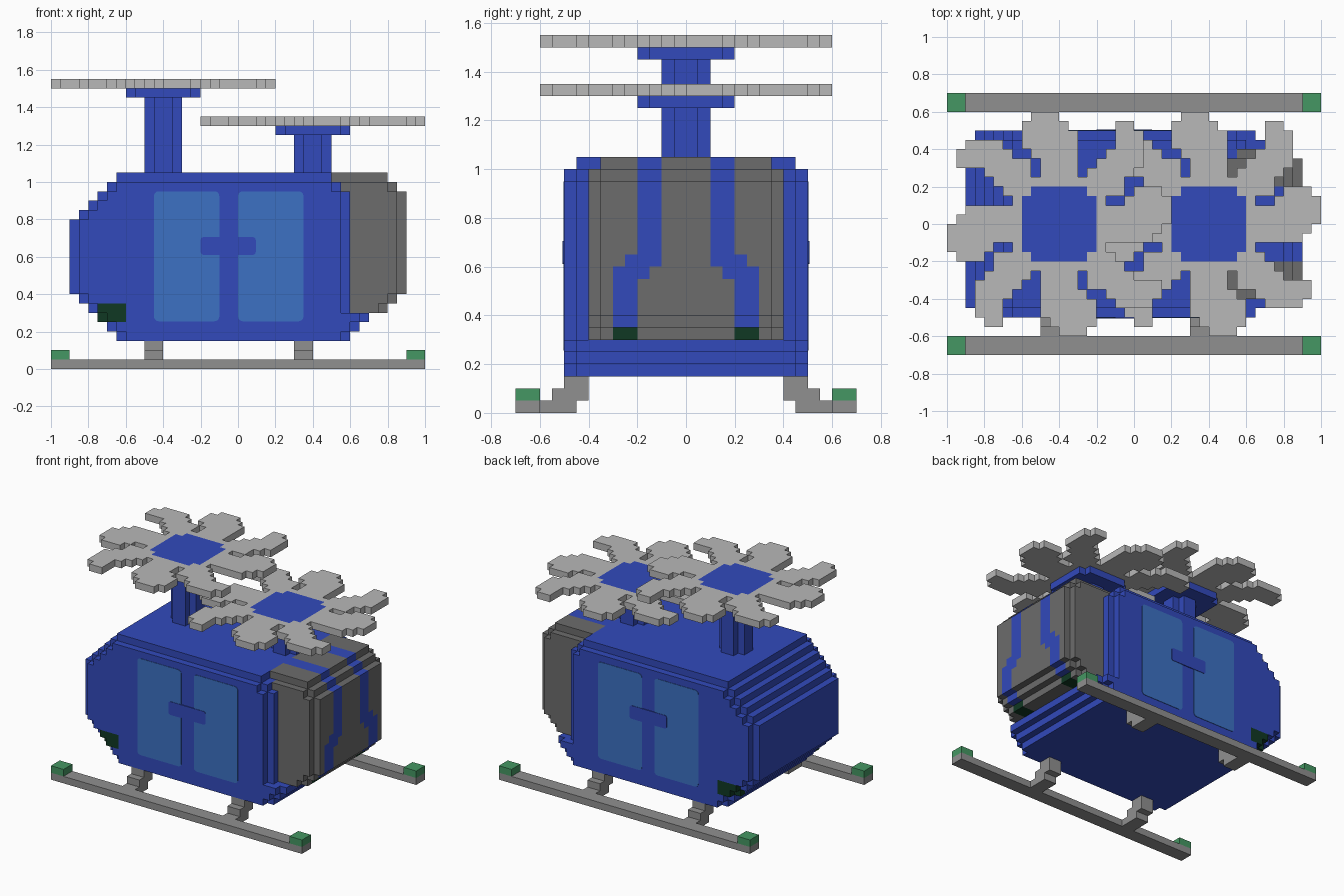
import bpy, bmesh, math

if "Cube" in bpy.data.objects:
    bpy.data.objects.remove(bpy.data.objects["Cube"])

S = 0.05  # size of one building block


def material(name, rgb):
    m = bpy.data.materials.new(name)
    m.use_nodes = True
    m.diffuse_color = (*rgb, 1)
    b = m.node_tree.nodes["Principled BSDF"]
    b.inputs["Base Color"].default_value = (*rgb, 1)
    b.inputs["Roughness"].default_value = 0.8
    return m


BLUE = material("body_blue", (0.032, 0.068, 0.50))
GLASS = material("window_blue", (0.045, 0.165, 0.55))
CABIN = material("cabin_grey", (0.15, 0.15, 0.15))
SKID = material("skid_grey", (0.28, 0.28, 0.28))
ROTOR = material("rotor_grey", (0.48, 0.48, 0.48))
GREEN = material("light_green", (0.06, 0.31, 0.125))
DARK = material("dark_green", (0.005, 0.04, 0.017))


def finish(name, bm, mats):
    me = bpy.data.meshes.new(name)
    bm.to_mesh(me)
    bm.free()
    for m in mats:
        me.materials.append(m)
    ob = bpy.data.objects.new(name, me)
    bpy.context.collection.objects.link(ob)
    return ob


# Outward sides of a block: direction and its four corners
SIDES = [((1, 0, 0), ((1, 0, 0), (1, 1, 0), (1, 1, 1), (1, 0, 1))),
         ((-1, 0, 0), ((0, 0, 0), (0, 0, 1), (0, 1, 1), (0, 1, 0))),
         ((0, 1, 0), ((0, 1, 0), (0, 1, 1), (1, 1, 1), (1, 1, 0))),
         ((0, -1, 0), ((0, 0, 0), (1, 0, 0), (1, 0, 1), (0, 0, 1))),
         ((0, 0, 1), ((0, 0, 1), (1, 0, 1), (1, 1, 1), (0, 1, 1))),
         ((0, 0, -1), ((0, 0, 0), (0, 1, 0), (1, 1, 0), (1, 0, 0)))]


def blocks(name, lo, hi, rule):
    """Blocky part: rule(x, y, z) at a block centre gives a material or None."""
    a, b = [[round(v / S) for v in p] for p in (lo, hi)]
    cells = {}
    for i in range(a[0], b[0]):
        for j in range(a[1], b[1]):
            for k in range(a[2], b[2]):
                m = rule((i + .5) * S, (j + .5) * S, (k + .5) * S)
                if m:
                    cells[i, j, k] = m
    mats = list(dict.fromkeys(cells.values()))
    bm, verts = bmesh.new(), {}
    for c, m in cells.items():
        for d, corners in SIDES:
            if tuple(c[n] + d[n] for n in range(3)) in cells:
                continue
            loop = []
            for q in corners:
                p = tuple(c[n] + q[n] for n in range(3))
                if p not in verts:
                    verts[p] = bm.verts.new([v * S for v in p])
                loop.append(verts[p])
            bm.faces.new(loop).material_index = mats.index(m)
    bmesh.ops.dissolve_limit(bm, angle_limit=0.01, verts=bm.verts[:],
                             edges=bm.edges[:], delimit={'MATERIAL'})
    return finish(name, bm, mats)


def box(name, lo, hi, mat):
    return blocks(name, lo, hi, lambda x, y, z: mat)


# Fuselage: stepped ends, grey cabin with two bent stripes
def body_span(z):
    left = -0.9 + S * max(0, round((0.425 - z) / S), round((z - 0.775) / S))
    if z < 0.3:
        right = 0.6 + S * round((z - 0.175) / S)
    else:
        right = 0.6 - S * max(0, round((z - 0.925) / S))
    return left, right


def stripe(y, z):
    y = abs(y)
    if z > 0.65:
        return 0.1 < y < 0.2
    if z > 0.6:
        return 0.1 < y < 0.25
    if z > 0.55:
        return 0.15 < y < 0.3
    return 0.2 < y < 0.3


def fuselage_rule(x, y, z):
    edge = abs(y) > 0.45
    left, right = body_span(z)
    if edge:
        left, right = left + S, right - S
    if left < x < right and not (edge and z > 1.0):
        # lamp at the lower tail corner of each side
        if abs(y) > 0.4 and -0.75 < x < -0.6 and 0.25 < z < 0.35:
            if edge or x < -0.7:
                return DARK
        return BLUE
    # cabin
    end = 0.9 - S * max(0, round((z - 0.925) / S), round((0.425 - z) / S))
    if abs(y) > 0.35:
        end -= S
    if 0.45 < x < end and z > 0.3 and abs(y) < (0.35 if z > 1.0 else 0.4):
        if stripe(y, z):
            return DARK if z < 0.35 else BLUE
        return CABIN
    return None


blocks("fuselage", (-0.9, -0.5, 0.15), (0.9, 0.5, 1.05), fuselage_rule)


# Side windows and door handles: thin rounded plates
def plate(name, x0, x1, z0, z1, side, depth, radius, mat):
    bm = bmesh.new()
    ring = []
    for cx, cz, start in ((x1 - radius, z1 - radius, 0), (x0 + radius, z1 - radius, 90),
                          (x0 + radius, z0 + radius, 180), (x1 - radius, z0 + radius, 270)):
        for t in (0, 30, 60, 90):
            a = math.radians(start + t)
            ring.append(bm.verts.new((cx + radius * math.cos(a), side * 0.499,
                                      cz + radius * math.sin(a))))
    face = bm.faces.new(ring)
    out = bmesh.ops.extrude_face_region(bm, geom=[face])["geom"]
    for v in out:
        if isinstance(v, bmesh.types.BMVert):
            v.co.y = side * (0.5 + depth)
    bmesh.ops.recalc_face_normals(bm, faces=bm.faces[:])
    finish(name, bm, [mat])


for side, label in ((-1, "right"), (1, "left")):
    plate(f"{label}_rear_window", -0.45, -0.1, 0.255, 0.95, side, 0.003, 0.025, GLASS)
    plate(f"{label}_front_window", 0.0, 0.35, 0.255, 0.95, side, 0.003, 0.025, GLASS)
    plate(f"{label}_door_handle", -0.2, 0.095, 0.61, 0.705, side, 0.006, 0.015, BLUE)

# Landing gear
for side, label in ((-1, "right"), (1, "left")):
    def span(name, x0, x1, y0, y1, z0, z1, mat):
        ya, yb = sorted((side * y0, side * y1))
        box(f"{label}_{name}", (x0, ya, z0), (x1, yb, z1), mat)

    span("skid", -1, 1, 0.6, 0.7, 0, 0.05, SKID)
    span("rear_skid_lamp", -1, -0.9, 0.6, 0.7, 0.05, 0.1, GREEN)
    span("front_skid_lamp", 0.9, 1, 0.6, 0.7, 0.05, 0.1, GREEN)

    def leg_rule(x, y, z):
        y = abs(y)
        lo, hi = ((0.45, 0.6), (0.4, 0.55), (0.4, 0.5))[int(z / S)]
        return SKID if lo < y < hi else None

    for end, x in (("rear", -0.5), ("front", 0.3)):
        ya, yb = sorted((side * 0.4, side * 0.6))
        blocks(f"{label}_{end}_leg", (x, ya, 0), (x + 0.1, yb, 0.15), leg_rule)

# One quarter of the pinwheel rotor: row height -> block spans in x
BLADES = {11: [(-3, 0)], 10: [(-4, 1), (6, 8)], 9: [(-4, 2), (6, 9)],
          8: [(-4, 2), (6, 9)], 7: [(-3, 2), (5, 9)], 6: [(-2, 2), (4, 9)],
          5: [(-2, 2), (3, 8)], 4: [(-4, 7)], 3: [(4, 7)]}
quarter = {(i, j) for j, spans in BLADES.items() for a, b in spans for i in range(a, b)}
pinwheel = set()
for turn in range(4):
    pinwheel |= quarter
    quarter = {(-j - 1, i) for i, j in quarter}


def in_hub(x, y, half, notch):
    x, y = abs(x), abs(y)
    return max(x, y) < half and not min(x, y) > half - notch


# Rotors: notched mast, hub disc and blades
for label, cx, top in (("rear", -0.4, 1.55), ("front", 0.4, 1.35)):
    def mast_rule(x, y, z):
        return BLUE if in_hub(x - cx, y, 0.1, S) else None

    def hub_rule(x, y, z):
        return BLUE if in_hub(x - cx, y, 0.2, S) else None

    def rotor_rule(x, y, z):
        if in_hub(x - cx, y, 0.2, S):
            return BLUE
        cell = (math.floor((x - cx) / S), math.floor(y / S))
        if cell in pinwheel or max(abs(x - cx), abs(y)) < 0.2:
            return ROTOR
        return None

    blocks(f"{label}_mast", (cx - 0.1, -0.1, 1.05), (cx + 0.1, 0.1, top - 0.1), mast_rule)
    blocks(f"{label}_hub", (cx - 0.2, -0.2, top - 0.1), (cx + 0.2, 0.2, top - S), hub_rule)
    blocks(f"{label}_rotor", (cx - 0.6, -0.6, top - S), (cx + 0.6, 0.6, top), rotor_rule)
